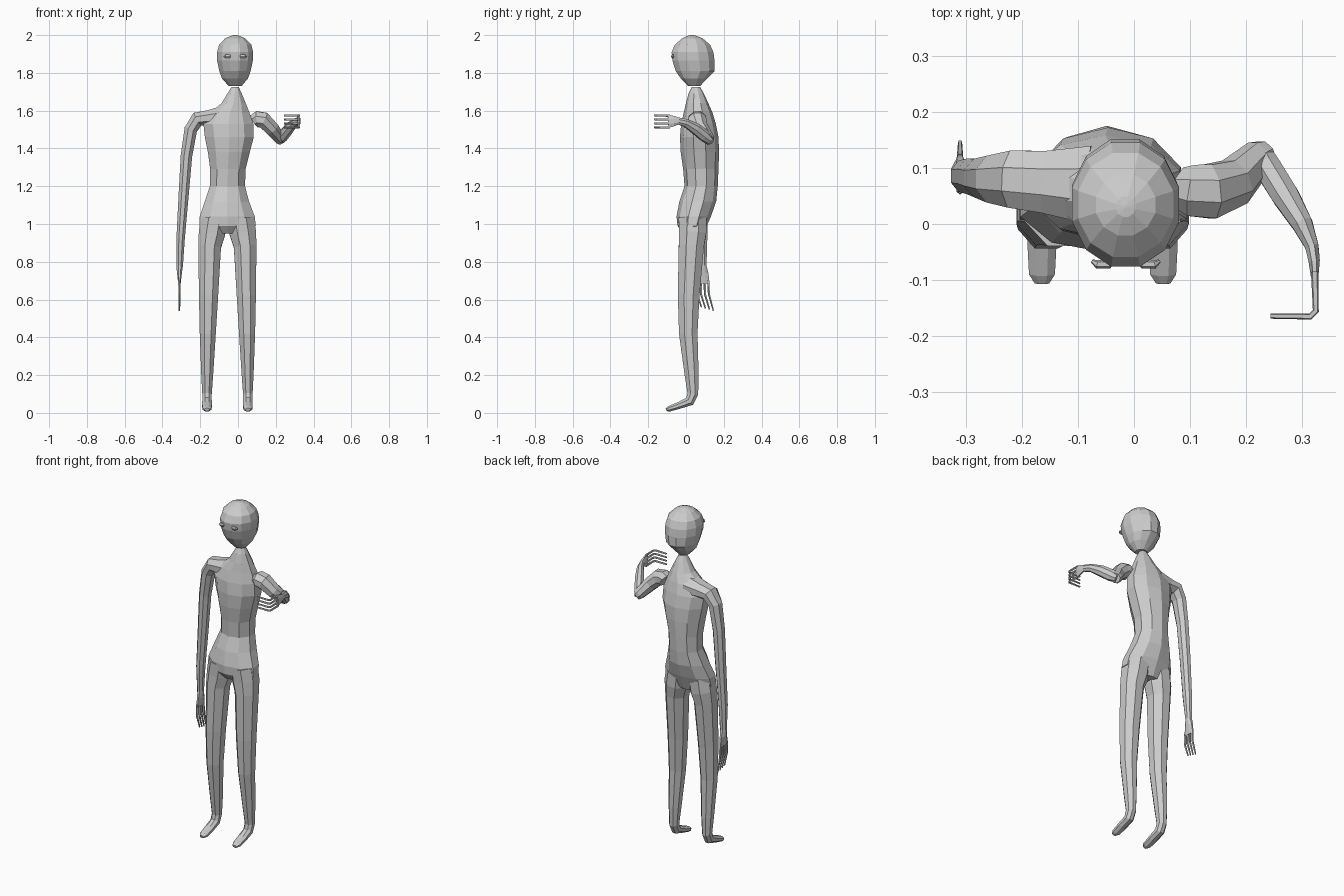
import bpy, bmesh, math
from mathutils import Vector

grey = bpy.data.materials.new("plain grey")
grey.diffuse_color = (0.6, 0.6, 0.6, 1)


def loft(name, rings, sides=8, side=(1, 0, 0), axis=None, caps=(True, True)):
    """Skin elliptical rings (x, y, z, radius along side, other radius)."""
    bm = bmesh.new()
    pts = [Vector(r[:3]) for r in rings]
    loops = []
    for i, r in enumerate(rings):
        if axis:
            t = Vector(axis)
        else:
            t = Vector()
            if i > 0:
                t += (pts[i] - pts[i - 1]).normalized()
            if i < len(pts) - 1:
                t += (pts[i + 1] - pts[i]).normalized()
            t.normalize()
        u = Vector(side)
        u = (u - t * u.dot(t)).normalized()
        v = t.cross(u)
        loops.append([bm.verts.new(pts[i] + u * r[3] * math.cos(a) + v * r[4] * math.sin(a))
                      for a in (2 * math.pi * (k + 0.5) / sides for k in range(sides))])
    for a, b in zip(loops, loops[1:]):
        for k in range(sides):
            n = (k + 1) % sides
            bm.faces.new((a[k], a[n], b[n], b[k]))
    if caps[0]:
        bm.faces.new(loops[0])
    if caps[1]:
        bm.faces.new(loops[-1])
    bmesh.ops.recalc_face_normals(bm, faces=bm.faces)
    me = bpy.data.meshes.new(name)
    bm.to_mesh(me)
    bm.free()
    me.materials.append(grey)
    ob = bpy.data.objects.new(name, me)
    bpy.context.collection.objects.link(ob)
    return ob


def stack(name, rows, sides):
    """Horizontal rings given as z, x min, x max, y min, y max."""
    return loft(name, [((a + b) / 2, (c + d) / 2, z, (b - a) / 2, (d - c) / 2)
                       for z, a, b, c, d in rows], sides, axis=(0, 0, 1))


# Head: egg with a tapering jaw
stack("head", [
    (1.73, -0.05, 0.02, 0.01, 0.075),
    (1.77, -0.087, 0.055, -0.03, 0.115),
    (1.81, -0.102, 0.07, -0.058, 0.155),
    (1.865, -0.114, 0.082, -0.076, 0.155),
    (1.91, -0.114, 0.084, -0.08, 0.149),
    (1.95, -0.103, 0.073, -0.062, 0.13),
    (1.983, -0.07, 0.04, -0.022, 0.09),
    (1.998, -0.033, 0.003, 0.012, 0.05),
    (2.0, -0.018, -0.012, 0.028, 0.034)], 12)

# Eyes: thin almond lids on the face
for label, x in (("right", -0.055), ("left", 0.026)):
    loft("eye_" + label, [(x - 0.02, -0.066, 1.886, 0.003, 0.003),
                          (x - 0.01, -0.072, 1.888, 0.011, 0.008),
                          (x + 0.01, -0.072, 1.888, 0.011, 0.008),
                          (x + 0.02, -0.066, 1.886, 0.003, 0.003)], 6, side=(0, 0, 1))

# Neck, chest, waist and hips
stack("torso", [
    (1.725, -0.036, 0.005, 0.03, 0.075),
    (1.69, -0.058, 0.022, 0.013, 0.095),
    (1.64, -0.09, 0.044, 0.0, 0.118),
    (1.59, -0.15, 0.066, -0.012, 0.14),
    (1.53, -0.19, 0.088, -0.026, 0.158),
    (1.46, -0.182, 0.09, -0.032, 0.172),
    (1.38, -0.165, 0.068, -0.028, 0.175),
    (1.29, -0.152, 0.045, -0.015, 0.172),
    (1.2, -0.154, 0.042, -0.008, 0.168),
    (1.12, -0.182, 0.064, -0.035, 0.16),
    (1.04, -0.21, 0.096, -0.05, 0.132),
    (0.99, -0.212, 0.102, -0.045, 0.11),
    (0.95, -0.14, 0.03, -0.015, 0.095)], 10)

# Legs with pointed feet, mirrored about the hip centre
HIP = -0.056
for label, s in (("right", -1), ("left", 1)):
    loft("leg_" + label, [(HIP + s * x, y, z, a, b) for x, y, z, a, b in (
        (0.07, 0.035, 1.03, 0.075, 0.08),
        (0.082, 0.035, 0.95, 0.076, 0.078),
        (0.094, 0.028, 0.88, 0.065, 0.072),
        (0.1, 0.014, 0.62, 0.055, 0.062),
        (0.104, 0.012, 0.42, 0.046, 0.053),
        (0.107, 0.03, 0.2, 0.034, 0.04),
        (0.108, 0.036, 0.1, 0.027, 0.031),
        (0.108, 0.02, 0.062, 0.027, 0.028),
        (0.108, -0.035, 0.04, 0.028, 0.02),
        (0.108, -0.088, 0.022, 0.025, 0.016),
        (0.108, -0.105, 0.017, 0.014, 0.009))], 8)

# Hanging arm, from the shoulder slope down to a flat palm
loft("right_arm", [
    (-0.08, 0.07, 1.565, 0.075, 0.065),
    (-0.16, 0.075, 1.56, 0.06, 0.045),
    (-0.215, 0.08, 1.555, 0.055, 0.042),
    (-0.25, 0.08, 1.5, 0.045, 0.037),
    (-0.273, 0.082, 1.36, 0.037, 0.033),
    (-0.288, 0.085, 1.15, 0.034, 0.029),
    (-0.304, 0.085, 0.92, 0.03, 0.024),
    (-0.309, 0.09, 0.78, 0.02, 0.019),
    (-0.31, 0.092, 0.74, 0.029, 0.014),
    (-0.31, 0.09, 0.685, 0.038, 0.007)], 8, side=(0, 1, 0))

# Raised arm, bent at the elbow with the palm forward
loft("left_upper_arm", [
    (0.088, 0.065, 1.545, 0.04, 0.04),
    (0.105, 0.06, 1.555, 0.05, 0.046),
    (0.135, 0.058, 1.55, 0.052, 0.046),
    (0.18, 0.075, 1.505, 0.045, 0.04),
    (0.222, 0.118, 1.452, 0.033, 0.032),
    (0.235, 0.125, 1.442, 0.026, 0.028)], 8, side=(0, 1, 0))
loft("left_forearm", [
    (0.225, 0.13, 1.442, 0.022, 0.02),
    (0.24, 0.098, 1.468, 0.034, 0.026),
    (0.27, 0.05, 1.505, 0.032, 0.026),
    (0.3, 0.0, 1.535, 0.023, 0.02),
    (0.317, -0.04, 1.545, 0.02, 0.013),
    (0.321, -0.065, 1.545, 0.03, 0.011),
    (0.322, -0.095, 1.543, 0.037, 0.007)], 8, side=(0, 0, 1))

# Four thin fingers on each hand
for i in range(4):
    k = i - 1.5
    y = 0.09 + k * 0.019
    loft(f"right_finger_{i + 1}", [
        (-0.31, y, 0.70, 0.007, 0.007),
        (-0.31, y + k * 0.002, 0.63, 0.006, 0.006),
        (-0.31, y + k * 0.002 + 0.024, 0.55 - k * 0.006, 0.004, 0.004)], 5, side=(0, 1, 0))
    z = 1.543 + k * 0.021
    loft(f"left_finger_{i + 1}", [
        (0.322, -0.085, z, 0.007, 0.007),
        (0.324, -0.155, z, 0.006, 0.006),
        (0.314, -0.165, z, 0.006, 0.006),
        (0.243, -0.164, z, 0.005, 0.005)], 5, side=(0, 0, 1))
